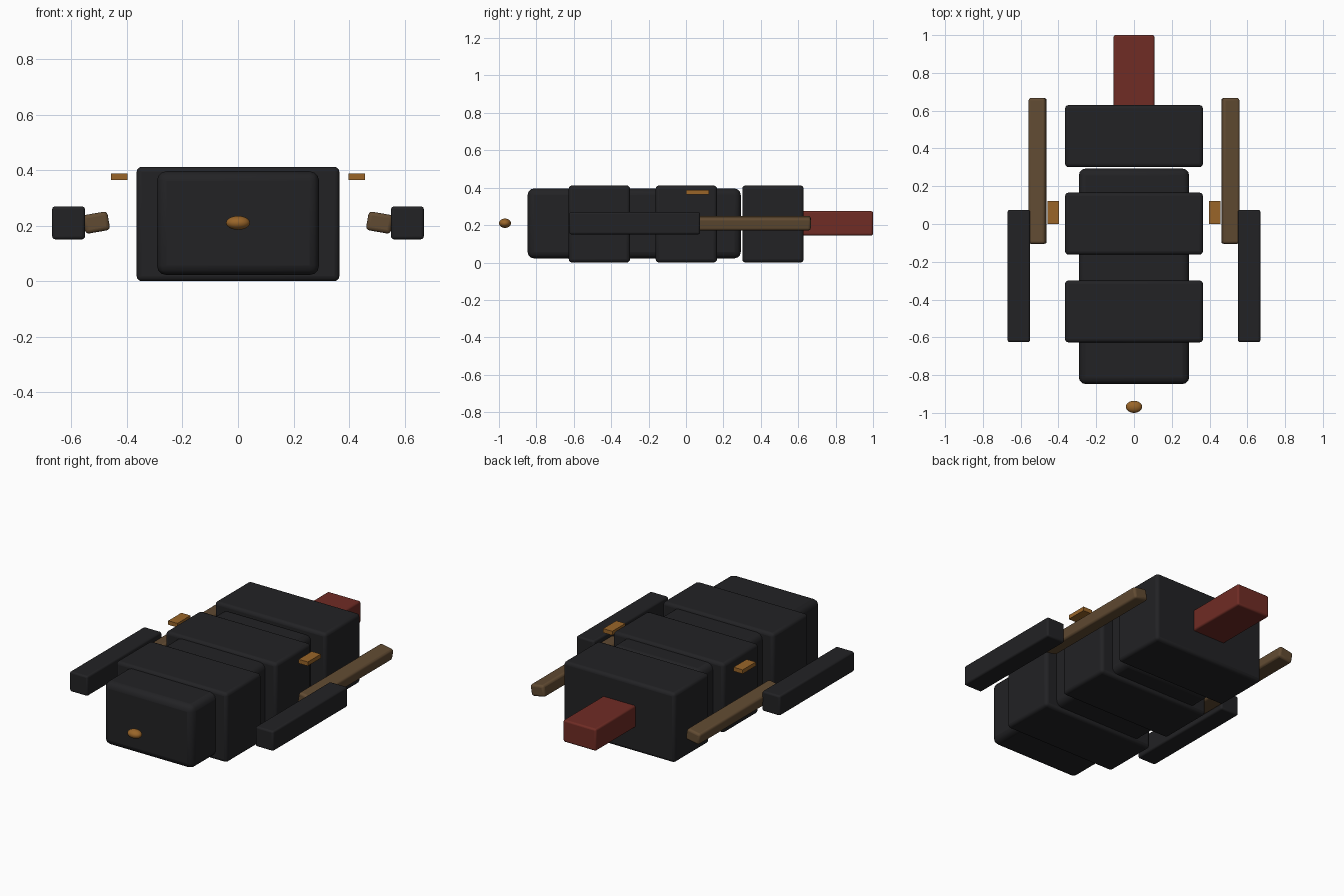
import bpy
import math

if "Cube" in bpy.data.objects:
    bpy.data.objects.remove(bpy.data.objects["Cube"])


def material(name, rgb):
    m = bpy.data.materials.new(name)
    m.diffuse_color = (*rgb, 1)
    m.use_nodes = True
    m.node_tree.nodes["Principled BSDF"].inputs["Base Color"].default_value = m.diffuse_color
    return m


DARK = material("dark", (0.016, 0.016, 0.018))
RED = material("red", (0.16, 0.025, 0.018))
WOOD = material("wood", (0.12, 0.07, 0.032))
BRASS = material("brass", (0.32, 0.13, 0.022))


def box(name, x, y, z, mat, bevel=0.0, roll=0.0):
    """Bevelled box from (min, max) ranges, optionally rolled about y."""
    center = [(a + b) / 2 for a, b in (x, y, z)]
    bpy.ops.mesh.primitive_cube_add(size=1, location=center)
    ob = bpy.context.object
    ob.name = name
    ob.scale = [b - a for a, b in (x, y, z)]
    bpy.ops.object.transform_apply(location=False, rotation=False, scale=True)
    ob.rotation_euler.y = roll
    ob.data.materials.append(mat)
    if bevel:
        mod = ob.modifiers.new("bevel", 'BEVEL')
        mod.width = bevel
        mod.segments = 3
        bpy.ops.object.shade_smooth_by_angle(angle=math.radians(35))
    return ob


# body core and three wider bands
box("body_core", (-0.292, 0.292), (-0.847, 0.293), (0.022, 0.396), DARK, 0.035)
for i, y in enumerate((-0.463, 0.002, 0.465)):
    box(f"body_band_{i + 1}", (-0.365, 0.365), (y - 0.164, y + 0.164),
        (0, 0.412), DARK, 0.018)

# rear block
box("rear_block", (-0.108, 0.108), (0.6, 1.0), (0.145, 0.275), RED, 0.01)

# side bars, rails and tabs, mirrored
for name, s in (("left", -1), ("right", 1)):
    def span(a, b):
        return tuple(sorted((s * a, s * b)))
    box(f"{name}_side_bar", span(0.551, 0.669), (-0.625, 0.075),
        (0.151, 0.269), DARK, 0.01)
    box(f"{name}_rail", span(0.465, 0.555), (-0.105, 0.667),
        (0.177, 0.245), WOOD, 0.013, s * math.radians(10))
    box(f"{name}_tab", span(0.398, 0.458), (0.0, 0.123),
        (0.364, 0.388), BRASS)

# front knob
bpy.ops.mesh.primitive_uv_sphere_add(segments=24, ring_count=12, radius=1,
                                     location=(0, -0.968, 0.21))
knob = bpy.context.object
knob.name = "front_knob"
knob.scale = (0.043, 0.032, 0.025)
knob.data.materials.append(BRASS)
bpy.ops.object.shade_smooth()
